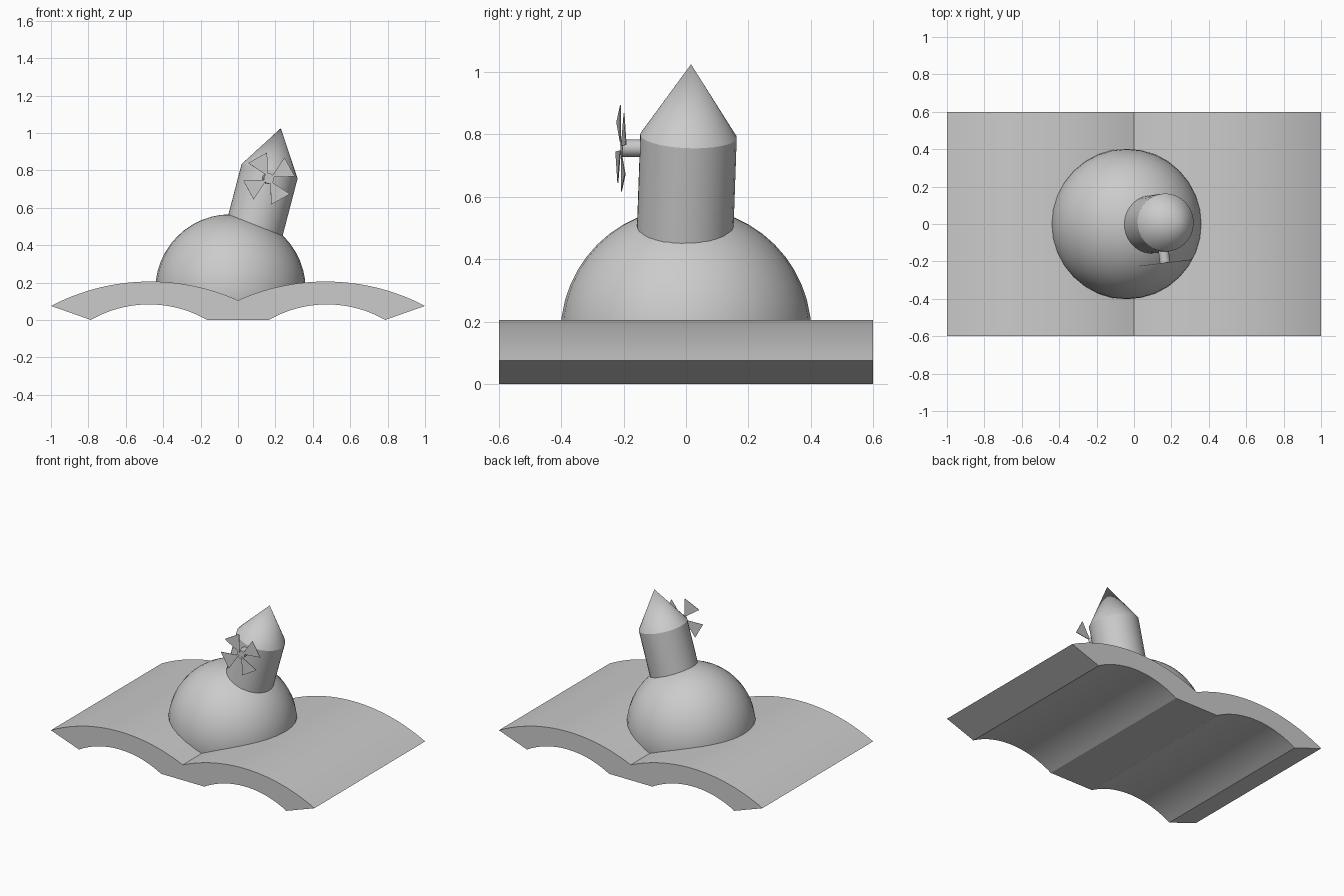
import bpy, bmesh, math
from mathutils import Vector, Matrix

cube = bpy.data.objects.get("Cube")
if cube:
    bpy.data.objects.remove(cube, do_unlink=True)

COLOR = (0.6, 0.6, 0.6, 1)
grey = bpy.data.materials.new("light grey")
grey.use_nodes = True
grey.diffuse_color = COLOR
grey.node_tree.nodes["Principled BSDF"].inputs["Base Color"].default_value = COLOR


def finish(bm, name):
    """Turn a bmesh into a smooth-shaded object with sharp edges kept."""
    bmesh.ops.recalc_face_normals(bm, faces=bm.faces)
    mesh = bpy.data.meshes.new(name)
    bm.to_mesh(mesh)
    bm.free()
    mesh.materials.append(grey)
    obj = bpy.data.objects.new(name, mesh)
    bpy.context.collection.objects.link(obj)
    bpy.ops.object.select_all(action="DESELECT")
    obj.select_set(True)
    bpy.context.view_layer.objects.active = obj
    bpy.ops.object.shade_smooth_by_angle(angle=math.radians(20))
    return obj


def arc(a, b, rise, steps=24):
    """Circular arc from a to b in the xz plane, bulging upward by rise."""
    a, b = Vector(a), Vector(b)
    half = (b - a).length / 2
    radius = (half * half + rise * rise) / (2 * rise)
    along = (b - a).normalized()
    up = Vector((-along.y, along.x))
    if up.y < 0:
        up = -up
    center = (a + b) / 2 + up * (rise - radius)
    spread = math.asin(half / radius)
    angles = [spread * (2 * i / steps - 1) for i in range(steps + 1)]
    return [center + radius * (math.sin(t) * along + math.cos(t) * up) for t in angles]


def rod(name, start, end, r1, r2, segments=32):
    """Cylinder or cone between two points."""
    start, end = Vector(start), Vector(end)
    axis = end - start
    bm = bmesh.new()
    bmesh.ops.create_cone(bm, cap_ends=True, segments=segments,
                          radius1=r1, radius2=r2, depth=axis.length)
    turn = axis.to_track_quat("Z", "Y").to_matrix().to_4x4()
    bm.transform(Matrix.Translation((start + end) / 2) @ turn)
    return finish(bm, name)


# Open book: half profile mirrored across the spine, then extruded in depth
half = arc((0, 0.105), (1, 0.075), 0.115) + arc((0.787, 0), (0.165, 0), 0.083)
profile = half + [Vector((-p.x, p.y)) for p in reversed(half[1:])]
bm = bmesh.new()
face = bm.faces.new([bm.verts.new((p.x, -0.6, p.y)) for p in profile])
moved = bmesh.ops.extrude_face_region(bm, geom=[face], use_keep_orig=True)["geom"]
bmesh.ops.translate(bm, vec=(0, 1.2, 0),
                    verts=[g for g in moved if isinstance(g, bmesh.types.BMVert)])
finish(bm, "open_book")

# Dome: sphere trimmed off inside the book
bm = bmesh.new()
bmesh.ops.create_uvsphere(bm, u_segments=32, v_segments=24, radius=0.402,
                          matrix=Matrix.Translation((-0.04, 0, 0.163)))
bmesh.ops.bisect_plane(bm, geom=bm.verts[:] + bm.edges[:] + bm.faces[:],
                       plane_co=(0, 0, 0.1), plane_no=(0, 0, 1), clear_inner=True)
bmesh.ops.holes_fill(bm, edges=[e for e in bm.edges if e.is_boundary])
finish(bm, "dome")

# Leaning tower and pointed roof
lean = Vector((0.253, 0.034, 0.967)).normalized()
eaves = Vector((0.169, 0.008, 0.795))
rod("tower", eaves - lean * 0.38, eaves, 0.155, 0.155)
rod("roof", eaves, eaves + lean * 0.238, 0.155, 0)

# Rotor shaft
facing = Vector((0.12, -0.993, 0)).normalized()
hub = Vector((0.166, -0.207, 0.756))
rod("shaft", hub - facing * 0.1, hub, 0.028, 0.028, 24)

# Four triangular blades, each a thin plate
side = Vector((-facing.y, facing.x, 0))
up = Vector((0, 0, 1))
for i in range(4):
    angle = math.radians(29 + 90 * i)
    out = side * math.cos(angle) + up * math.sin(angle)
    across = facing.cross(out)
    bm = bmesh.new()
    corners = [hub + out * 0.014, hub + out * 0.127 + across * 0.058,
               hub + out * 0.127 - across * 0.058]
    plate = bm.faces.new([bm.verts.new(c) for c in corners])
    new = bmesh.ops.extrude_face_region(bm, geom=[plate], use_keep_orig=True)["geom"]
    bmesh.ops.translate(bm, vec=facing * 0.003,
                        verts=[g for g in new if isinstance(g, bmesh.types.BMVert)])
    finish(bm, f"blade_{i + 1}")
